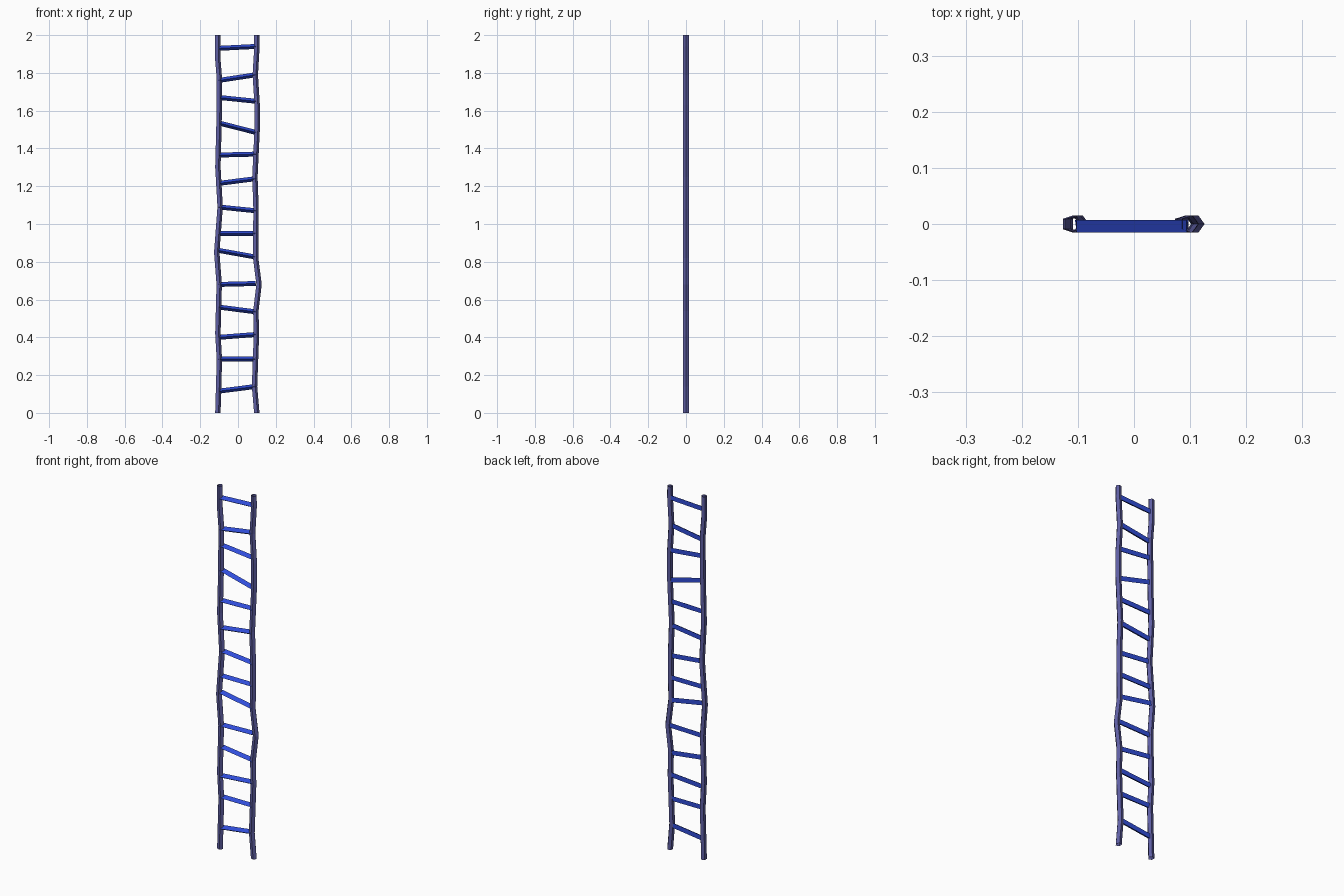
import bpy, bmesh, math
from mathutils import Vector

if "Cube" in bpy.data.objects:
    bpy.data.objects.remove(bpy.data.objects["Cube"])


def material(name, color):
    m = bpy.data.materials.new(name)
    m.diffuse_color = color
    m.use_nodes = True
    m.node_tree.nodes["Principled BSDF"].inputs["Base Color"].default_value = m.diffuse_color
    return m


RAIL = material("dusty_blue", (0.11, 0.11, 0.36, 1))
RUNG = material("deep_blue", (0.03, 0.075, 0.70, 1))


def tube(name, rings, mat):
    """Skin a list of equal-sided rings into an open flat-shaded tube."""
    bm = bmesh.new()
    loops = [[bm.verts.new(p) for p in ring] for ring in rings]
    n = len(loops[0])
    for a, b in zip(loops, loops[1:]):
        for i in range(n):
            j = (i + 1) % n
            bm.faces.new((a[i], a[j], b[j], b[i]))
    me = bpy.data.meshes.new(name)
    bm.to_mesh(me)
    bm.free()
    me.materials.append(mat)
    ob = bpy.data.objects.new(name, me)
    bpy.context.collection.objects.link(ob)


def rail(name, path):
    # five-sided pole, one corner pointing to +x
    angles = [math.tau * i / 5 for i in range(5)]
    r = 0.0158
    tube(name, [[Vector((x + r * math.cos(a), r * math.sin(a), z))
                 for a in angles] for x, z in path], RAIL)


# crooked side rails, (x, z) along the length
left_path = [(-.108, 0), (-.100, .28), (-.108, .42), (-.101, .68), (-.114, .85),
             (-.096, 1.09), (-.108, 1.30), (-.102, 1.53), (-.100, 1.77), (-.109, 1.88), (-.109, 2)]
right_path = [(.098, 0), (.086, .14), (.096, .41), (.093, .54), (.110, .68),
              (.092, .82), (.094, 1.08), (.088, 1.25), (.100, 1.50),
              (.100, 1.63), (.090, 1.79), (.099, 1.94), (.098, 2)]
rail("left_rail", left_path)
rail("right_rail", right_path)

# tilted three-sided rungs: height at the left and right end
rungs = [(.115, .14), (.285, .285), (.40, .415), (.56, .535), (.68, .685),
         (.86, .825), (.95, .95), (1.09, 1.07), (1.215, 1.24), (1.365, 1.37),
         (1.535, 1.485), (1.67, 1.65), (1.76, 1.79), (1.93, 1.94)]
for k, (zl, zr) in enumerate(rungs):
    a, b = Vector((-.102, 0, zl)), Vector((.094, 0, zr))
    up = Vector((0, 1, 0)).cross(a - b).normalized()
    if up.z < 0:
        up = -up
    # one edge faces the front, one flat side faces the back
    ring = [Vector((0, -.015 * math.cos(t), 0)) + up * .015 * math.sin(t)
            for t in (math.tau * i / 3 for i in range(3))]
    tube(f"rung_{k + 1}", [[e + p for p in ring] for e in (b, a)], RUNG)
